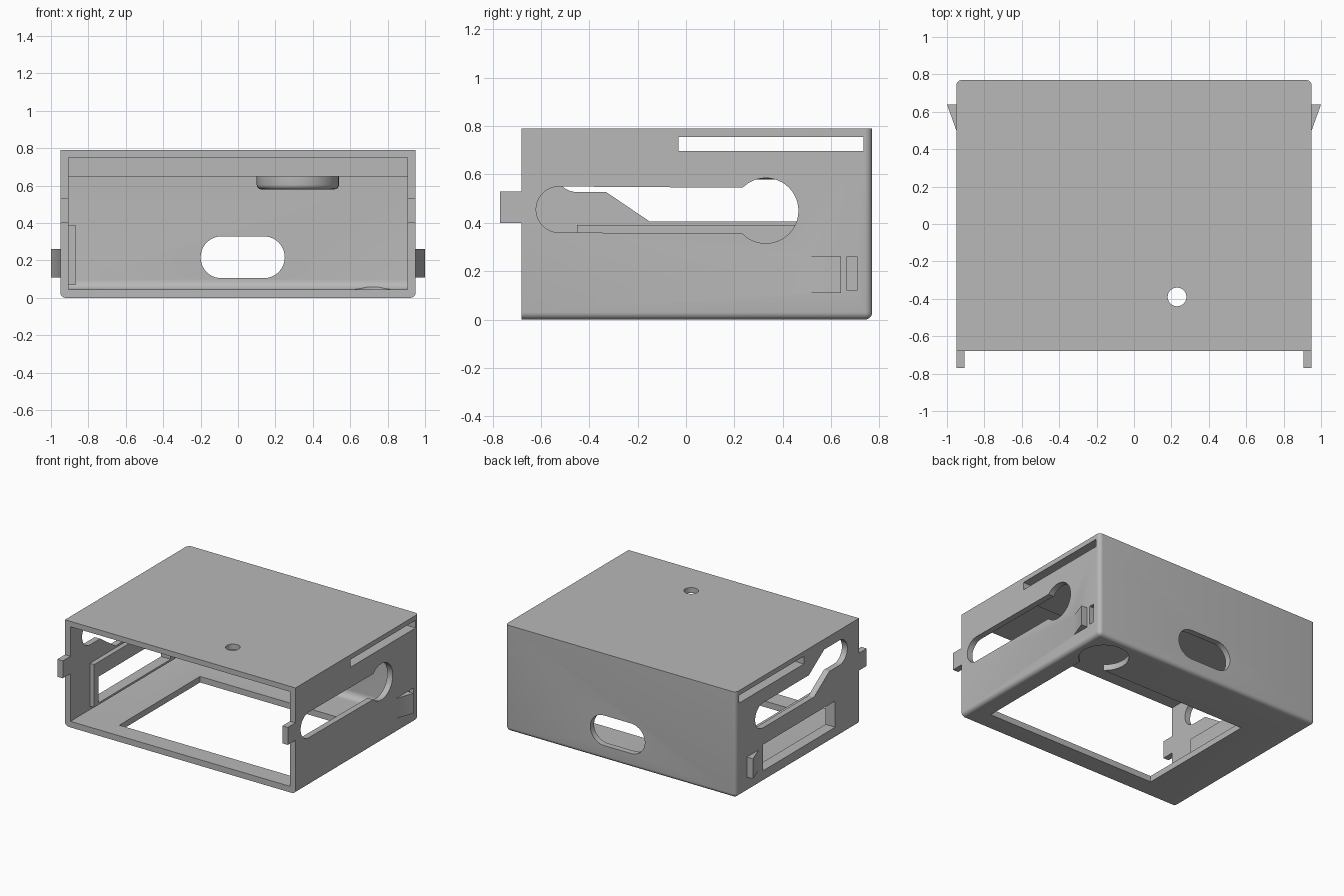
import bpy, bmesh, math
from mathutils import Vector

if "Cube" in bpy.data.objects:
    bpy.data.objects.remove(bpy.data.objects["Cube"])

grey = bpy.data.materials.new("plain_grey")
grey.use_nodes = True
grey.diffuse_color = (0.48, 0.48, 0.48, 1)
grey.node_tree.nodes["Principled BSDF"].inputs["Base Color"].default_value = (0.48, 0.48, 0.48, 1)


def finish(name, bm):
    bmesh.ops.recalc_face_normals(bm, faces=bm.faces[:])
    mesh = bpy.data.meshes.new(name)
    bm.to_mesh(mesh)
    bm.free()
    mesh.materials.append(grey)
    ob = bpy.data.objects.new(name, mesh)
    bpy.context.collection.objects.link(ob)
    return ob


def box(name, low, high, radius=0, pick=None):
    """Box between two corners, with rounded edges where pick(midpoint) holds."""
    bm = bmesh.new()
    bmesh.ops.create_cube(bm, size=1)
    for v in bm.verts:
        v.co = Vector([low[i] if v.co[i] < 0 else high[i] for i in range(3)])
    if radius:
        edges = [e for e in bm.edges if pick((e.verts[0].co + e.verts[1].co) / 2)]
        bmesh.ops.bevel(bm, geom=edges, offset=radius, segments=6, profile=0.5,
                        affect='EDGES', clamp_overlap=True)
    return finish(name, bm)


def prism(name, points, axis, start, end):
    """Extrude a 2D profile along an axis (0 = x, 1 = y, 2 = z)."""
    bm = bmesh.new()
    place = {0: lambda a, b: (start, a, b), 1: lambda a, b: (a, start, b),
             2: lambda a, b: (a, b, start)}[axis]
    face = bm.faces.new([bm.verts.new(place(a, b)) for a, b in points])
    new = bmesh.ops.extrude_face_region(bm, geom=[face])["geom"]
    step = Vector((0, 0, 0))
    step[axis] = end - start
    bmesh.ops.translate(bm, vec=step, verts=[g for g in new if isinstance(g, bmesh.types.BMVert)])
    return finish(name, bm)


def arc(a, b, r, first, last, n=20):
    return [(a + r * math.cos(math.radians(first + (last - first) * i / n)),
             b + r * math.sin(math.radians(first + (last - first) * i / n)))
            for i in range(n + 1)]


def combine(target, tool, operation):
    mod = target.modifiers.new(operation.lower(), 'BOOLEAN')
    mod.operation, mod.solver, mod.object = operation, 'EXACT', tool
    bpy.context.view_layer.objects.active = target
    bpy.ops.object.modifier_apply(modifier=mod.name)
    bpy.data.objects.remove(tool)


# Outer shell with rounded bottom and rear corners, open at the front
case = box("case", (-0.95, -0.68, 0), (0.95, 0.77, 0.79), 0.03,
           lambda m: (m.z < 0.01 and m.y > -0.6) or (m.y > 0.7 and abs(m.x) > 0.9))
combine(case, box("cavity", (-0.905, -0.9, 0.045), (0.905, 0.725, 0.75), 0.05,
                  lambda m: m.y > 0.7 and m.z < 0.1), 'DIFFERENCE')

# Upper pocket with a round boss below, and a raised pad on the side wall
combine(case, box("pocket", (-0.92, -0.075, 0.65), (0.92, 0.74, 0.77)), 'UNION')
combine(case, box("side_pad", (-0.92, -0.45, 0.07), (-0.87, 0.5, 0.39)), 'UNION')
boss = prism("boss", arc(0.32, 0.35, 0.22, 0, 350, 35), 2, 0.58, 0.67)
bm = bmesh.new()
bm.from_mesh(boss.data)
rim = [e for e in bm.edges if all(v.co.z < 0.59 for v in e.verts)]
bmesh.ops.bevel(bm, geom=rim, offset=0.025, segments=4, profile=0.5, affect='EDGES')
bm.to_mesh(boss.data)
bm.free()
combine(case, boss, 'UNION')

# Front tabs and wedge catches on both sides
for s in (-1, 1):
    combine(case, box("tab", (min(s * 0.95, s * 0.905), -0.77, 0.4),
                      (max(s * 0.95, s * 0.905), -0.64, 0.53)), 'UNION')
    wedge = [(s * 0.93, 0.445), (s * 1.0, 0.64), (s * 0.93, 0.64)]
    combine(case, prism("catch", wedge, 2, 0.11, 0.26), 'UNION')

# Pocket slot running through both sides
combine(case, box("pocket_slot", (-1.2, -0.03, 0.697), (1.2, 0.735, 0.754)), 'DIFFERENCE')

# Keyhole in the right side
angle = math.degrees(math.asin(0.095 / 0.135))
keyhole = arc(-0.525, 0.455, 0.095, 90, 270) + arc(0.33, 0.45, 0.135, angle - 180, 180 - angle, 36)
combine(case, prism("keyhole", keyhole, 0, 0.8, 1.2), 'DIFFERENCE')
combine(case, box("catch_slit", (0.8, 0.665, 0.12), (1.2, 0.707, 0.26)), 'DIFFERENCE')

# Cranked slot and rectangular window in the other side
cranked = (arc(-0.45, 0.62, 0.093, 90, 270) + [(-0.33, 0.527), (-0.15, 0.405)]
           + arc(0.45, 0.498, 0.093, -90, 90) + [(-0.09, 0.591), (-0.27, 0.713)])
combine(case, prism("cranked_slot", cranked, 0, -1.2, -0.8), 'DIFFERENCE')
combine(case, box("window", (-1.2, -0.4, 0.085), (-0.8, 0.45, 0.28)), 'DIFFERENCE')

# Oval opening in the back
oval = arc(-0.088, 0.217, 0.112, 90, 270) + arc(0.138, 0.217, 0.112, -90, 90)
combine(case, prism("back_oval", oval, 1, 0.6, 0.9), 'DIFFERENCE')

# Floor opening with a round corner cutout, and the roof hole
combine(case, box("floor_opening", (-0.6, -0.54, -0.2), (0.81, 0.41, 0.06)), 'DIFFERENCE')
combine(case, prism("round_cutout", arc(0.72, 0.54, 0.17, 0, 354, 59), 2, -0.2, 0.06), 'DIFFERENCE')
combine(case, prism("roof_hole", arc(0.23, -0.39, 0.05, 0, 350, 35), 2, 0.7, 0.9), 'DIFFERENCE')

# Smooth rounded surfaces, keeping hard edges
bpy.ops.object.select_all(action='DESELECT')
case.select_set(True)
bpy.context.view_layer.objects.active = case
bpy.ops.object.shade_smooth_by_angle(angle=math.radians(30))
